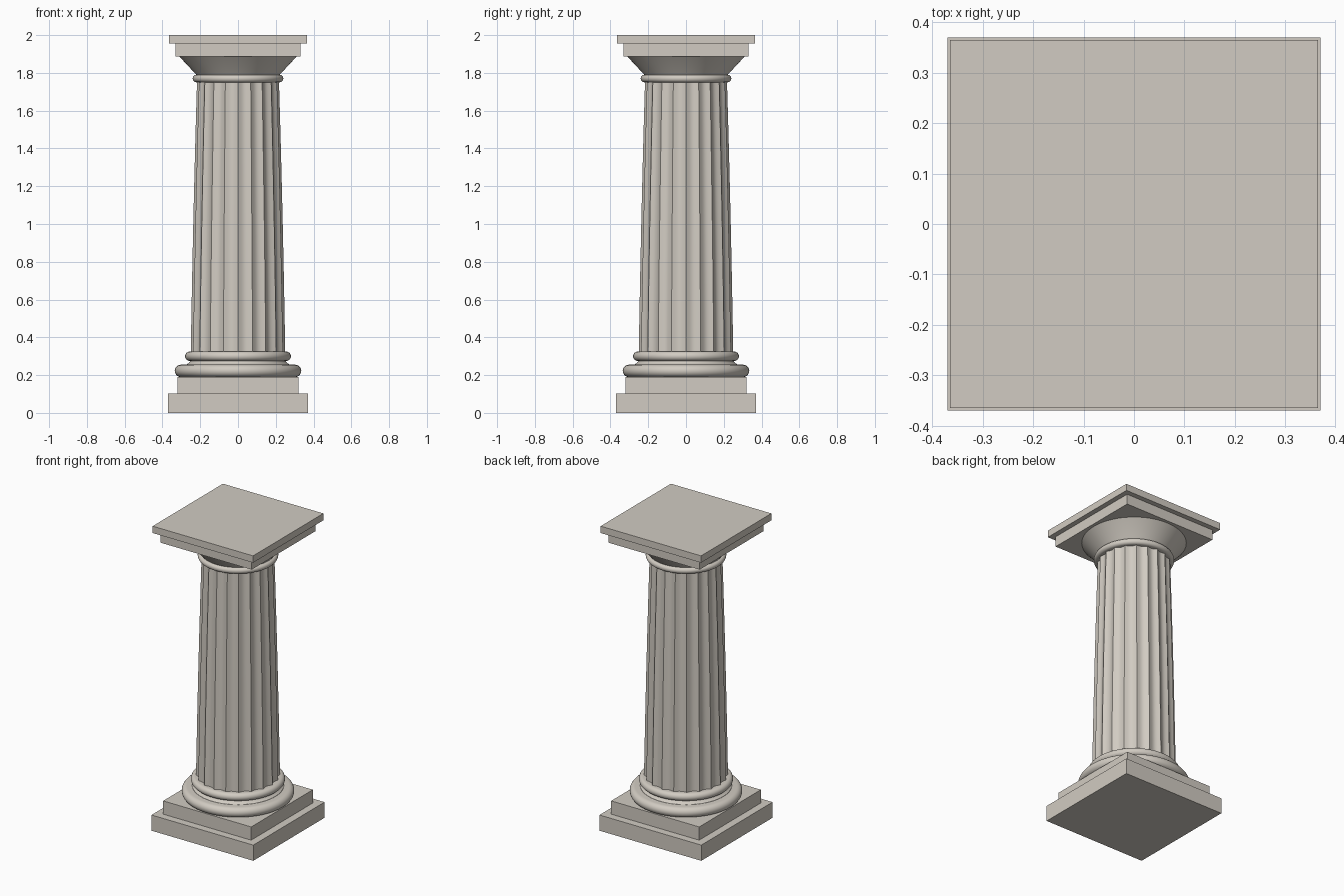
import bpy, math

if "Cube" in bpy.data.objects:
    bpy.data.objects.remove(bpy.data.objects["Cube"])

stone = bpy.data.materials.new("warm_stone")
stone.diffuse_color = (0.64, 0.60, 0.54, 1)
stone.use_nodes = True
stone.node_tree.nodes["Principled BSDF"].inputs["Base Color"].default_value = stone.diffuse_color


def add_mesh(name, verts, faces, smooth=None):
    mesh = bpy.data.meshes.new(name)
    mesh.from_pydata(verts, [], faces)
    mesh.materials.append(stone)
    obj = bpy.data.objects.new(name, mesh)
    bpy.context.collection.objects.link(obj)
    if smooth:
        bpy.ops.object.select_all(action='DESELECT')
        obj.select_set(True)
        bpy.context.view_layer.objects.active = obj
        bpy.ops.object.shade_smooth_by_angle(angle=math.radians(smooth))
    return obj


def slab(name, half, z0, z1):
    """Square block centred on the axis."""
    corners = [(-half, -half), (half, -half), (half, half), (-half, half)]
    verts = [(x, y, z) for z in (z0, z1) for x, y in corners]
    faces = [(3, 2, 1, 0), (4, 5, 6, 7)]
    faces += [(i, (i + 1) % 4, (i + 1) % 4 + 4, i + 4) for i in range(4)]
    return add_mesh(name, verts, faces)


def stack_rings(name, rings, smooth):
    """Skin a list of equal point rings, bottom to top, with capped ends."""
    n, m = len(rings[0]), len(rings)
    verts = [p for ring in rings for p in ring]
    faces = [(k * n + i, k * n + (i + 1) % n, (k + 1) * n + (i + 1) % n, (k + 1) * n + i)
             for k in range(m - 1) for i in range(n)]
    faces += [tuple(reversed(range(n))), tuple(range((m - 1) * n, m * n))]
    return add_mesh(name, verts, faces, smooth)


def lathe(name, profile, sides=80):
    rings = [[(r * math.cos(math.tau * i / sides), r * math.sin(math.tau * i / sides), z)
              for i in range(sides)] for r, z in profile]
    return stack_rings(name, rings, 35)


def roll(name, radius, z0, z1, steps=12):
    """Round moulding with a half-circle edge."""
    h = (z1 - z0) / 2
    lathe(name, [(radius - h + h * math.cos(a), z0 + h + h * math.sin(a))
                 for a in (math.pi * (k / steps - 0.5) for k in range(steps + 1))])


# Stepped square base
slab("lower_plinth", 0.37, 0.0, 0.103)
slab("upper_plinth", 0.32, 0.103, 0.19)

# Round base mouldings with a hollow between them
roll("lower_base_roll", 0.335, 0.19, 0.255)
lathe("base_hollow", [(0.275, 0.25), (0.272, 0.257), (0.26, 0.264), (0.254, 0.272), (0.252, 0.28)])
roll("upper_base_roll", 0.28, 0.275, 0.325)

# Tapered shaft with twenty concave flutes
FLUTES, STEPS, LEVELS = 20, 8, 12
shaft = []
for k in range(LEVELS + 1):
    t = k / LEVELS
    radius = 0.25 - 0.023 * t - 0.01 * t * t
    ring = []
    for i in range(FLUTES * STEPS):
        a = math.tau * i / (FLUTES * STEPS)
        r = radius * (1 - 0.06 * math.sin(math.pi * (i % STEPS) / STEPS))
        ring.append((r * math.cos(a), r * math.sin(a), 0.32 + 1.435 * t))
    shaft.append(ring)
stack_rings("fluted_shaft", shaft, 35)

# Capital: neck ring, flared bell and stepped square top
roll("neck_ring", 0.24, 1.75, 1.79)
lathe("flared_bell", [(0.218, 1.785), (0.225, 1.795), (0.312, 1.888)])
slab("lower_abacus", 0.332, 1.888, 1.955)
slab("upper_abacus", 0.365, 1.955, 2.0)
